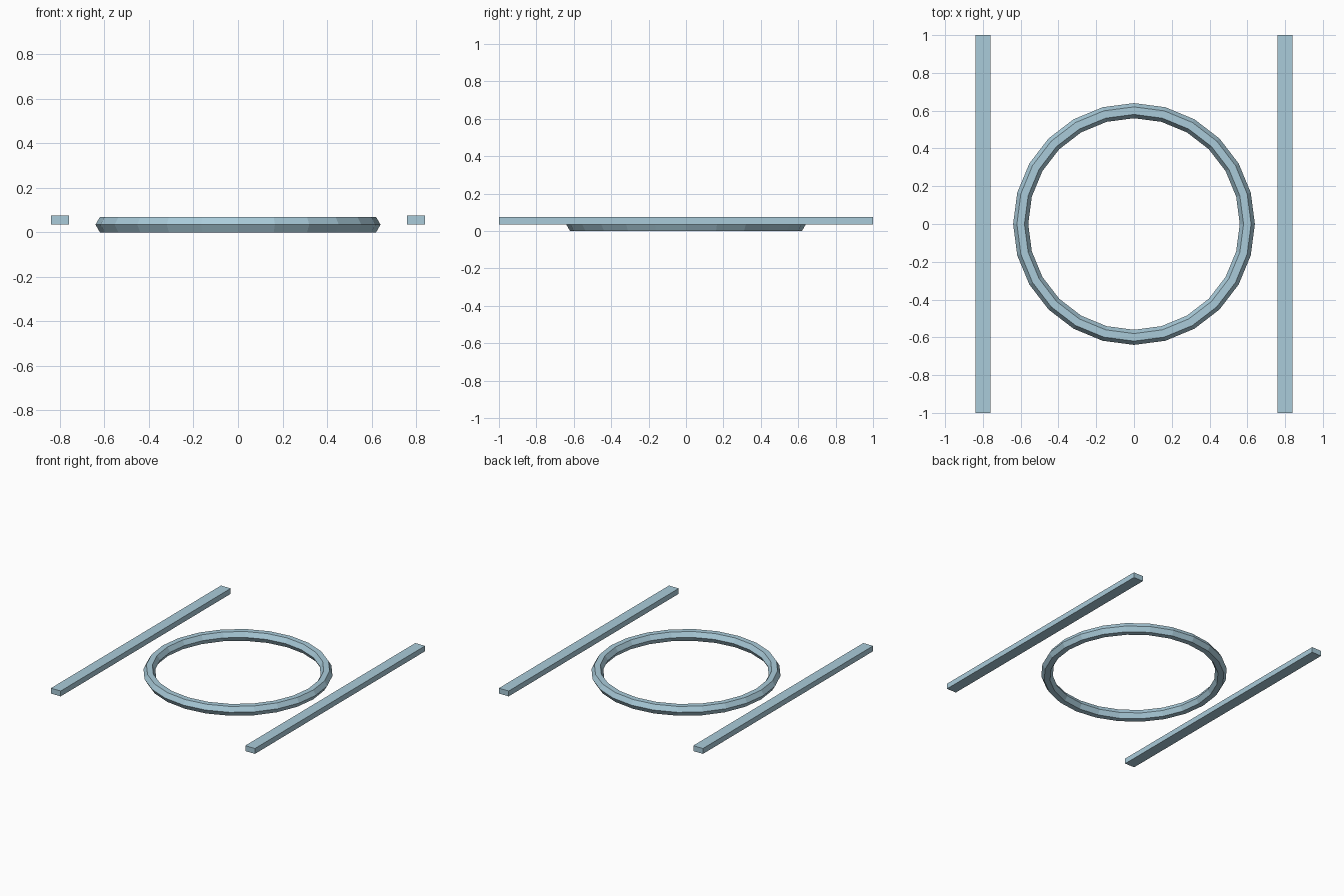
import bpy
import math

cube = bpy.data.objects.get("Cube")
if cube:
    bpy.data.objects.remove(cube, do_unlink=True)

# Single pale blue-grey material
blue = bpy.data.materials.new("pale_steel_blue")
blue.use_nodes = True
colour = (0.4, 0.6, 0.7, 1)
blue.diffuse_color = colour
blue.node_tree.nodes["Principled BSDF"].inputs["Base Color"].default_value = colour

TUBE = 0.04
MID = TUBE * math.sin(math.radians(60))  # half height of the hexagonal tube


def finish(name):
    obj = bpy.context.object
    obj.name = name
    obj.data.materials.clear()
    obj.data.materials.append(blue)
    return obj


# Faceted ring with a hexagonal cross-section
bpy.ops.mesh.primitive_torus_add(major_radius=0.6, minor_radius=TUBE,
                                 major_segments=24, minor_segments=6,
                                 location=(0, 0, MID))
finish("ring")

# Long rails on either side, resting at the ring's mid height
for side, name in ((1, "left_rail"), (-1, "right_rail")):
    bpy.ops.mesh.primitive_cube_add(size=1, location=(side * 0.8, 0, MID + 0.02))
    rail = finish(name)
    rail.scale = (0.08, 2, 0.04)
    bpy.ops.object.transform_apply(location=False, rotation=False, scale=True)
